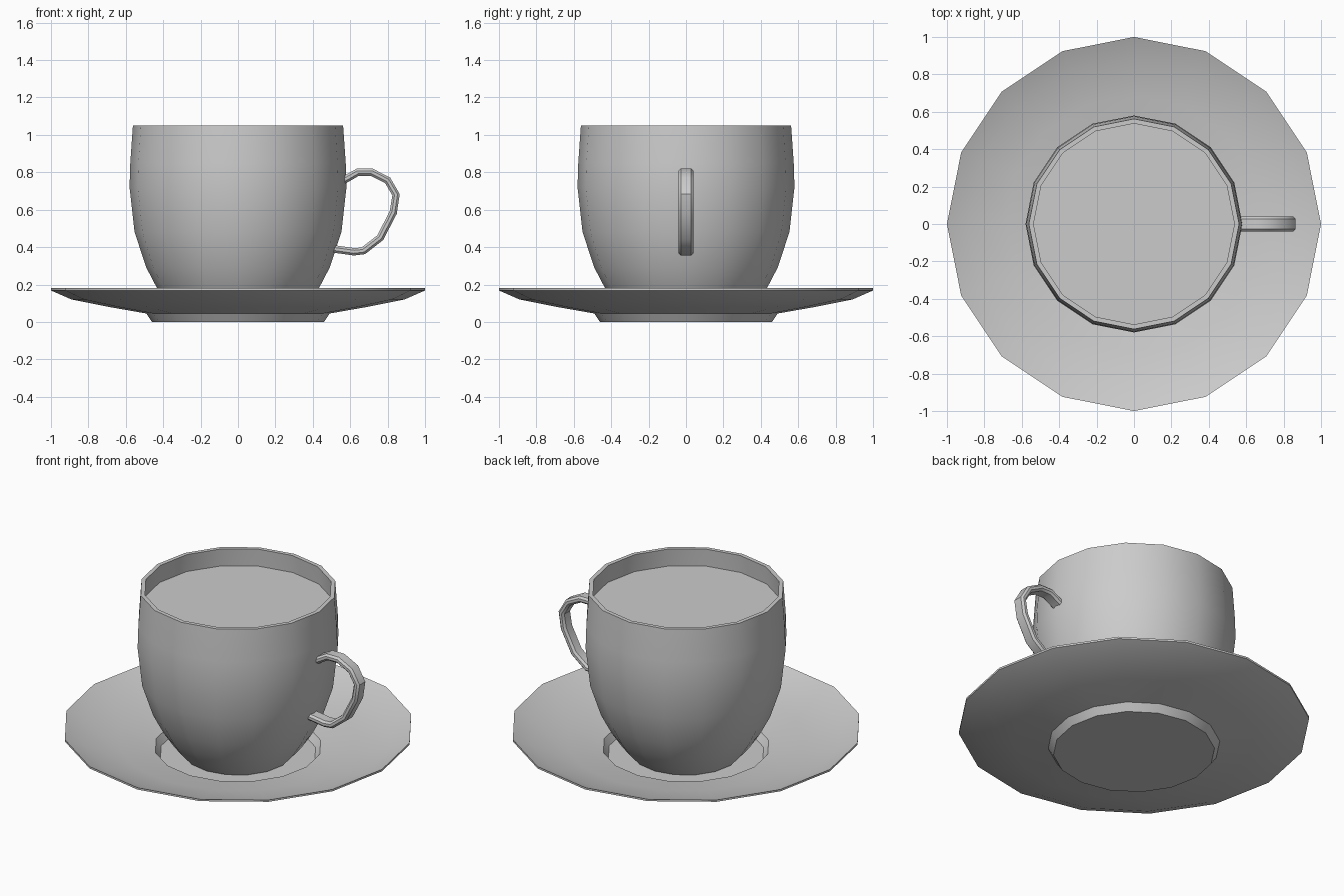
import bpy, bmesh
from math import sin, cos, pi, radians
from mathutils import Vector

if "Cube" in bpy.data.objects:
    bpy.data.objects.remove(bpy.data.objects["Cube"])

SIDES = 16


def finish(name, bm):
    bmesh.ops.remove_doubles(bm, verts=bm.verts, dist=1e-5)
    bmesh.ops.recalc_face_normals(bm, faces=bm.faces)
    mesh = bpy.data.meshes.new(name)
    bm.to_mesh(mesh)
    bm.free()
    obj = bpy.data.objects.new(name, mesh)
    bpy.context.collection.objects.link(obj)
    bpy.ops.object.select_all(action='DESELECT')
    obj.select_set(True)
    bpy.context.view_layer.objects.active = obj
    bpy.ops.object.shade_smooth_by_angle(angle=radians(35))
    return obj


def skin(bm, rings):
    """Bridge consecutive vertex rings and cap both ends."""
    for a, b in zip(rings, rings[1:]):
        n = len(a)
        for i in range(n):
            j = (i + 1) % n
            bm.faces.new((a[i], a[j], b[j], b[i]))
    bm.faces.new(rings[0])
    bm.faces.new(rings[-1])


def lathe(name, profile):
    """Revolve (radius, z) points around the z axis."""
    bm = bmesh.new()
    rings = [[bm.verts.new((r * cos(2 * pi * i / SIDES), r * sin(2 * pi * i / SIDES), z))
              for i in range(SIDES)] for r, z in profile]
    skin(bm, rings)
    return finish(name, bm)


# Saucer: underside, rim, then the upper side with its recess
lathe("saucer", [
    (0.46, 0.0), (0.49, 0.045), (0.69, 0.08), (0.89, 0.12), (1.0, 0.168),
    (1.0, 0.18), (0.885, 0.132), (0.685, 0.092), (0.477, 0.057), (0.448, 0.015)])

# Cup: outer wall, rim, inner wall
lathe("cup", [
    (0.31, 0.02), (0.37, 0.085), (0.43, 0.175), (0.49, 0.29), (0.553, 0.48), (0.58, 0.72),
    (0.576, 0.85), (0.562, 1.05),
    (0.537, 1.05), (0.551, 0.85), (0.555, 0.72), (0.528, 0.48),
    (0.465, 0.30), (0.40, 0.18), (0.30, 0.05)])

# Drink surface: a flat disc inside the cup
bm = bmesh.new()
bm.faces.new([bm.verts.new((0.544 * cos(2 * pi * i / SIDES), 0.544 * sin(2 * pi * i / SIDES), 0.94))
              for i in range(SIDES)])
finish("drink", bm)

# Handle: oval section swept along a path in the xz plane
path = [Vector((x, 0, z)) for x, z in [
    (0.53, 0.74), (0.575, 0.763), (0.64, 0.80), (0.715, 0.80), (0.80, 0.757),
    (0.845, 0.68), (0.83, 0.585), (0.76, 0.45), (0.67, 0.38), (0.62, 0.375),
    (0.50, 0.392)]]
bm = bmesh.new()
rings = []
for k, p in enumerate(path):
    t = (path[min(k + 1, len(path) - 1)] - path[max(k - 1, 0)]).normalized()
    side = Vector((0, 1, 0))
    out = side.cross(t)
    ring = []
    for y, h in [(-0.04, 0.008), (-0.028, 0.02), (0.028, 0.02), (0.04, 0.008),
                 (0.04, -0.008), (0.028, -0.02), (-0.028, -0.02), (-0.04, -0.008)]:
        ring.append(bm.verts.new(p + side * y + out * h))
    rings.append(ring)
skin(bm, rings)
handle = finish("handle", bm)
bpy.ops.object.shade_smooth_by_angle(angle=radians(60))
